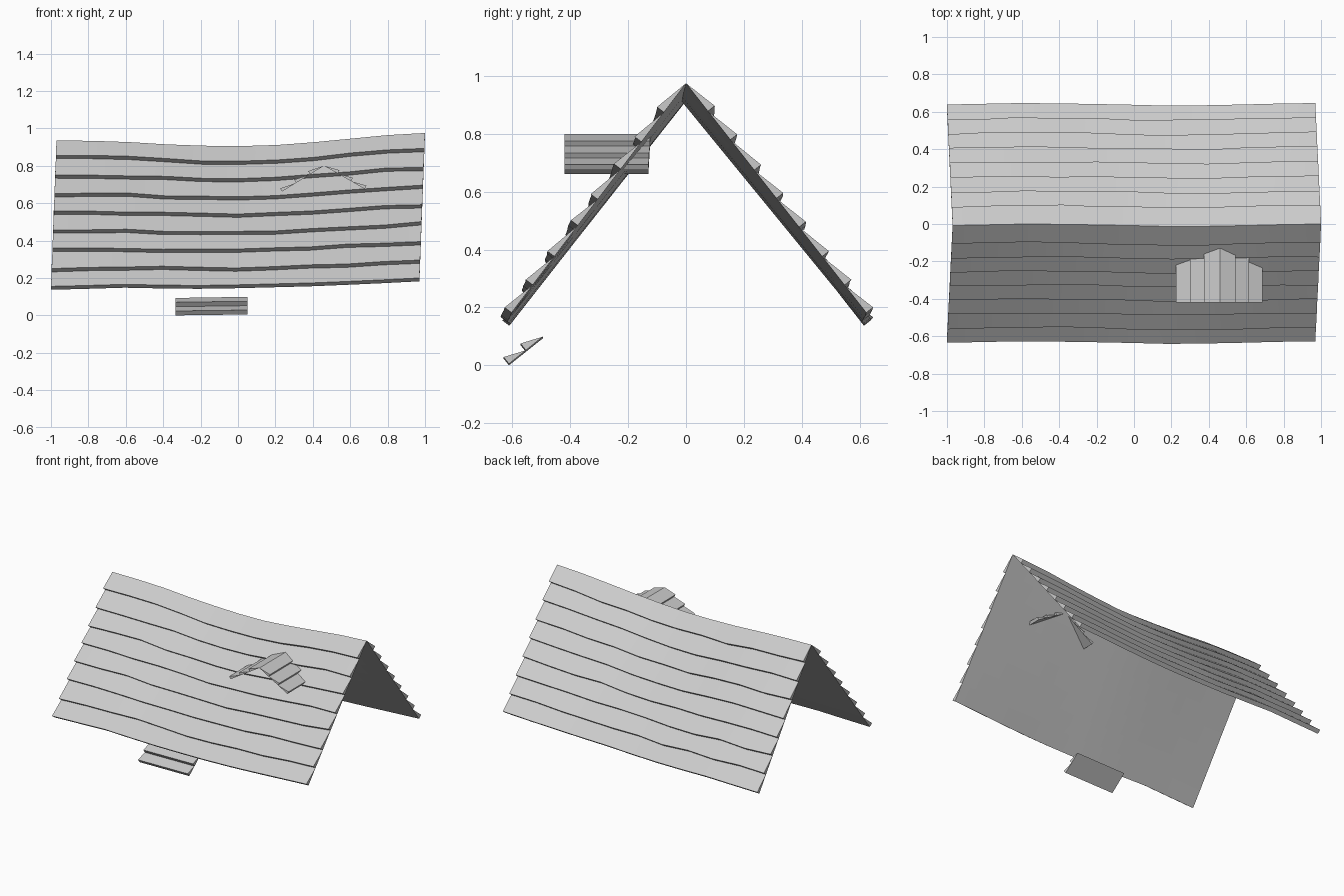
import bpy, bmesh, math, random
from mathutils import Vector

if "Cube" in bpy.data.objects:
    bpy.data.objects.remove(bpy.data.objects["Cube"])

random.seed(4)

grey = bpy.data.materials.new("light grey shingle")
grey.diffuse_color = (0.6, 0.6, 0.6, 1)
grey.use_nodes = True
grey.node_tree.nodes["Principled BSDF"].inputs["Base Color"].default_value = grey.diffuse_color


def shingles(name, top, bottom, courses, thick, jitter=0.0):
    """Rows of wedge-shaped shingle strips between a top rail and a bottom rail."""
    top = [Vector(p) for p in top]
    bottom = [Vector(p) for p in bottom]
    n = len(top)
    normal = (top[-1] - top[0]).cross(bottom[0] - top[0]).normalized()
    if normal.z < 0:
        normal = -normal
    # base lines of the courses, slightly wavy
    base = []
    for k in range(courses + 1):
        wob = jitter if 0 < k < courses else 0
        base.append([top[i].lerp(bottom[i], (k + random.uniform(-wob, wob)) / courses)
                     for i in range(n)])
    bm = bmesh.new()
    for k in range(courses):
        rings = []
        for i in range(n):
            a, b = base[k][i], base[k + 1][i]
            rings.append([bm.verts.new(p) for p in (a, b + normal * thick, b)])
        for r, s in zip(rings, rings[1:]):
            for j in range(3):
                m = (j + 1) % 3
                bm.faces.new((r[j], r[m], s[m], s[j]))
        bm.faces.new(rings[0])
        bm.faces.new(rings[-1][::-1])
    bmesh.ops.recalc_face_normals(bm, faces=bm.faces)
    mesh = bpy.data.meshes.new(name)
    bm.to_mesh(mesh)
    bm.free()
    mesh.materials.append(grey)
    ob = bpy.data.objects.new(name, mesh)
    bpy.context.collection.objects.link(ob)
    bpy.ops.object.select_all(action='DESELECT')
    ob.select_set(True)
    bpy.context.view_layer.objects.active = ob
    bpy.ops.object.shade_smooth_by_angle(angle=math.radians(20))
    return ob


# Main roof: sagging ridge, wavy eaves
ridge_z = [.935, .933, .926, .914, .907, .905, .911, .926, .945, .964, .975]
eave_z = [.137, .142, .148, .144, .142, .145, .15, .155, .163, .172, .182]
shift_y = [-.008, -.004, 0, -.002, -.005, -.009, -.014, -.012, -.008, -.003, 0]
us = [(-1 + 0.2 * i) * 0.985 for i in range(11)]
ridge = [(u + .015, y, z) for u, y, z in zip(us, shift_y, ridge_z)]
for name, half in (("front_roof_slope", -0.603), ("back_roof_slope", 0.623)):
    eave = [(u - .015, y + half, z) for u, y, z in zip(us, shift_y, eave_z)]
    shingles(name, ridge, eave, 8, 0.03, 0.05)

# Small dormer roof poking through the front slope
dormer_ridge = [(0.46, -0.42, 0.80), (0.46, -0.122, 0.80)]
for name, x, z in (("dormer_left_slope", 0.236, 0.662),
                   ("dormer_right_slope", 0.677, 0.676)):
    shingles(name, dormer_ridge, [(x, -0.42, z), (x, -0.13, z)], 3, 0.02)

# Little awning below the front eave
shingles("door_awning",
         [(-0.335, -0.495, 0.093), (0.05, -0.495, 0.099)],
         [(-0.335, -0.612, 0.0), (0.05, -0.612, 0.005)], 2, 0.03)
